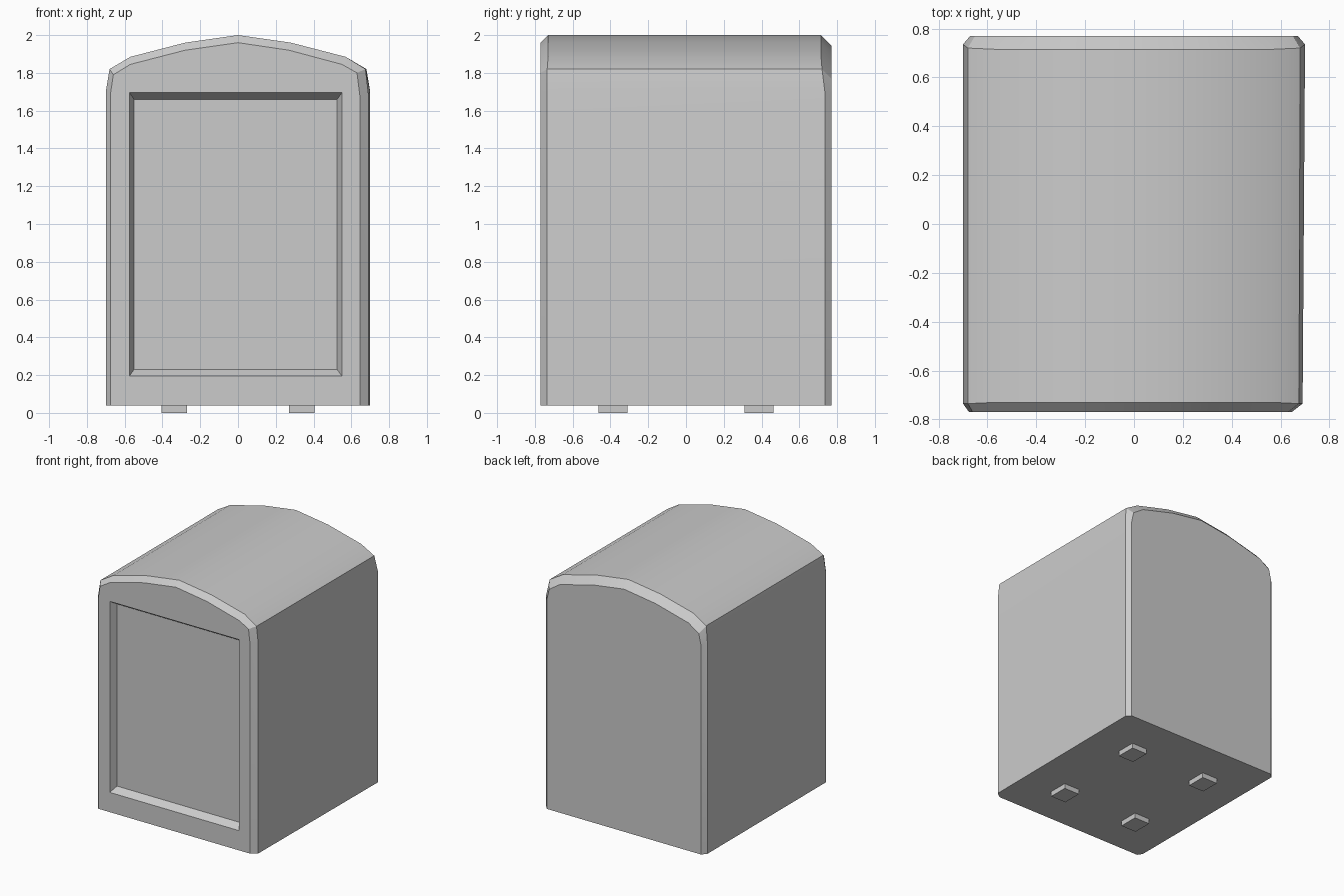
import bpy, bmesh, math

if "Cube" in bpy.data.objects:
    bpy.data.objects.remove(bpy.data.objects["Cube"])


def loft(name, sections):
    """Closed solid skinned through sections with equal point counts."""
    bm = bmesh.new()
    rings = [[bm.verts.new(p) for p in s] for s in sections]
    n = len(rings[0])
    for a, b in zip(rings, rings[1:]):
        for i in range(n):
            j = (i + 1) % n
            bm.faces.new((a[i], a[j], b[j], b[i]))
    bm.faces.new(rings[0])
    bm.faces.new(rings[-1])
    bmesh.ops.recalc_face_normals(bm, faces=bm.faces)
    mesh = bpy.data.meshes.new(name)
    bm.to_mesh(mesh)
    bm.free()
    obj = bpy.data.objects.new(name, mesh)
    bpy.context.collection.objects.link(obj)
    return obj


def arch(left, right, ridge_z, y_side, y_corner, y_top):
    """Arched outline; left/right list (x, z) from the floor up to the ridge."""
    ys = [y_side, y_side, y_corner, y_top, y_top]
    pts = [(x, y, z) for (x, z), y in zip(left, ys)]
    pts.append((0, y_top, ridge_z))
    pts += [(x, y, z) for (x, z), y in reversed(list(zip(right, ys)))]
    return pts


def mirror(side):
    return [(-x, z) for x, z in side]


F = 0.04  # underside height
edge = [(0.70, F), (0.70, 1.70), (0.68, 1.82), (0.57, 1.885), (0.28, 1.96)]
edge_fr = [(0.69, F), (0.69, 1.69), (0.675, 1.82), (0.57, 1.885), (0.28, 1.96)]
face_fl = [(-0.675, F), (-0.675, 1.69), (-0.66, 1.79), (-0.57, 1.845), (-0.28, 1.92)]
face_fr = [(0.645, F), (0.645, 1.68), (0.63, 1.80), (0.55, 1.845), (0.27, 1.92)]
face_b = [(0.67, F), (0.67, 1.68), (0.65, 1.77), (0.56, 1.83), (0.275, 1.905)]

# Body: bevelled front, barrel roof, bevelled back
body = loft("body", [
    arch(face_fl, face_fr, 1.96, -0.77, -0.77, -0.77),
    arch(mirror(edge), edge_fr, 2.0, -0.735, -0.735, -0.73),
    arch(mirror(edge), edge, 2.0, 0.735, 0.72, 0.715),
    arch(mirror(face_b), face_b, 1.945, 0.77, 0.77, 0.77),
])


# Sunken front panel with sloping rim
def rect(x0, x1, z0, z1, y):
    return [(x0, y, z0), (x1, y, z0), (x1, y, z1), (x0, y, z1)]


cutter = loft("panel_cutter", [
    rect(-0.60, 0.575, 0.16, 1.73, -0.825),
    rect(-0.55, 0.525, 0.23, 1.66, -0.715),
])
cutter.hide_render = True
mod = body.modifiers.new("panel_recess", 'BOOLEAN')
mod.operation = 'DIFFERENCE'
mod.solver = 'EXACT'
mod.object = cutter
bpy.context.view_layer.objects.active = body
body.select_set(True)
bpy.ops.object.modifier_apply(modifier=mod.name)
bpy.data.objects.remove(cutter)
bpy.ops.object.shade_smooth_by_angle(angle=math.radians(25))

# Four small feet
for sx, side in ((-1, "left"), (1, "right")):
    for sy, end in ((-1, "front"), (1, "back")):
        bpy.ops.mesh.primitive_cube_add(size=1, location=(sx * 0.337, sy * 0.387, 0.0225))
        foot = bpy.context.object
        foot.name = f"foot_{end}_{side}"
        foot.scale = (0.135, 0.155, 0.045)
